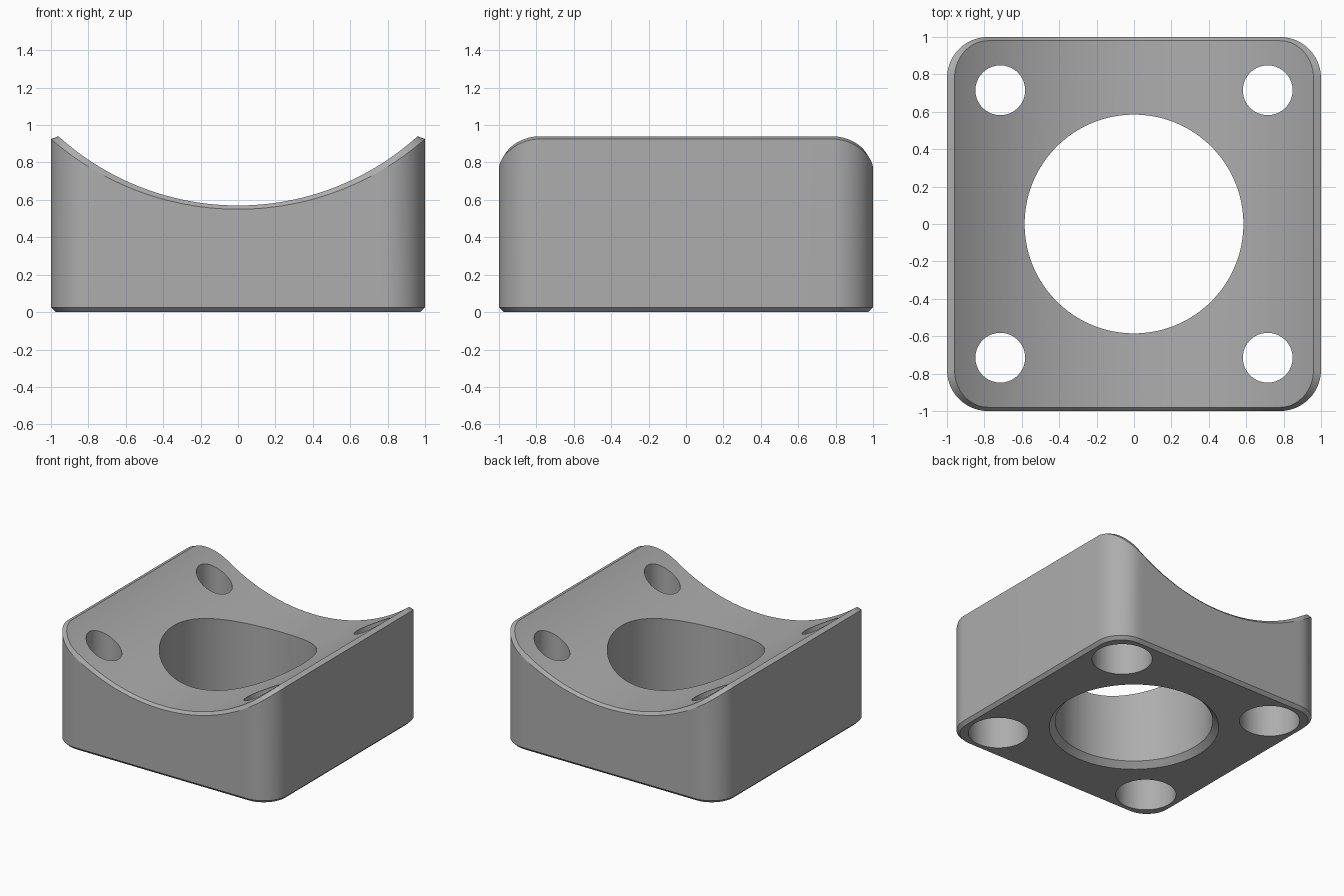
import bpy, bmesh
from math import sqrt, sin, cos, pi

if "Cube" in bpy.data.objects:
    bpy.data.objects.remove(bpy.data.objects["Cube"])

GREY = (0.42, 0.42, 0.42, 1)
grey = bpy.data.materials.new("plain grey")
grey.use_nodes = True
grey.diffuse_color = GREY
grey.node_tree.nodes["Principled BSDF"].inputs["Base Color"].default_value = GREY


def make_object(name, bm):
    bmesh.ops.recalc_face_normals(bm, faces=bm.faces)
    mesh = bpy.data.meshes.new(name)
    bm.to_mesh(mesh)
    bm.free()
    mesh.materials.append(grey)
    obj = bpy.data.objects.new(name, mesh)
    bpy.context.collection.objects.link(obj)
    return obj


def rounded_loop(bm, half_x, half_y, height):
    """Rounded square whose front and back points share the same x."""
    c, arc, span = 0.78, 14, 40
    corner = [(c + (half_x - c) * sin(i / arc * pi / 2),
               -c - (half_y - c) * cos(i / arc * pi / 2)) for i in range(arc + 1)]
    left = [(-x, y) for x, y in reversed(corner)]
    middle = [(-c + 2 * c * i / span, -half_y) for i in range(1, span)]
    front = left + middle + corner
    back = [(x, -y) for x, y in reversed(front)]
    return [bm.verts.new((x, y, height(x))) for x, y in front + back]


def bridge(bm, a, b):
    n = len(a)
    for i in range(n):
        j = (i + 1) % n
        bm.faces.new((a[i], a[j], b[j], b[i]))


def cap(bm, loop):
    """Close a loop with strips running front to back."""
    n = len(loop)
    for i in range(n // 2 - 1):
        bm.faces.new((loop[i], loop[i + 1], loop[n - 2 - i], loop[n - 1 - i]))


# Saddle block with bevelled bottom and saddle rim
bm = bmesh.new()
loops = [
    rounded_loop(bm, 0.975, 0.975, lambda x: 0),
    rounded_loop(bm, 1, 1, lambda x: 0.025),
    rounded_loop(bm, 1, 1, lambda x: 2.07 - sqrt(1.52 ** 2 - x * x)),
    rounded_loop(bm, 0.96, 0.98, lambda x: 2.0 - sqrt(1.43 ** 2 - x * x)),
]
for lower, upper in zip(loops, loops[1:]):
    bridge(bm, lower, upper)
cap(bm, loops[0])
cap(bm, loops[-1])
block = make_object("saddle_block", bm)


def drill(name, x, y, profile, sides=64):
    """Cut a turned (radius, height) profile out of the block."""
    bm = bmesh.new()
    rings = [[bm.verts.new((x + r * cos(2 * pi * i / sides),
                            y + r * sin(2 * pi * i / sides), z))
              for i in range(sides)] for r, z in profile]
    for lower, upper in zip(rings, rings[1:]):
        bridge(bm, lower, upper)
    bm.faces.new(rings[0])
    bm.faces.new(rings[-1])
    cutter = make_object(name, bm)
    cutter.hide_render = True
    mod = block.modifiers.new(name, "BOOLEAN")
    mod.operation = "DIFFERENCE"
    mod.solver = "EXACT"
    mod.object = cutter
    bpy.context.view_layer.objects.active = block
    bpy.ops.object.modifier_apply(modifier=name)
    bpy.data.objects.remove(cutter)


# Central bore with bevelled lower rim
drill("centre_bore", 0, 0, [(0.68, -0.05), (0.585, 0.045), (0.585, 1.5)], 96)

# Four counterbored screw holes
for sx in (-1, 1):
    for sy in (-1, 1):
        drill("screw_hole", sx * 0.715, sy * 0.715,
              [(0.224, -0.1), (0.224, 0.35), (0.133, 0.35), (0.133, 1.5)])

for o in bpy.context.selected_objects:
    o.select_set(False)
block.select_set(True)
bpy.context.view_layer.objects.active = block
bpy.ops.object.shade_smooth_by_angle(angle=0.4)
